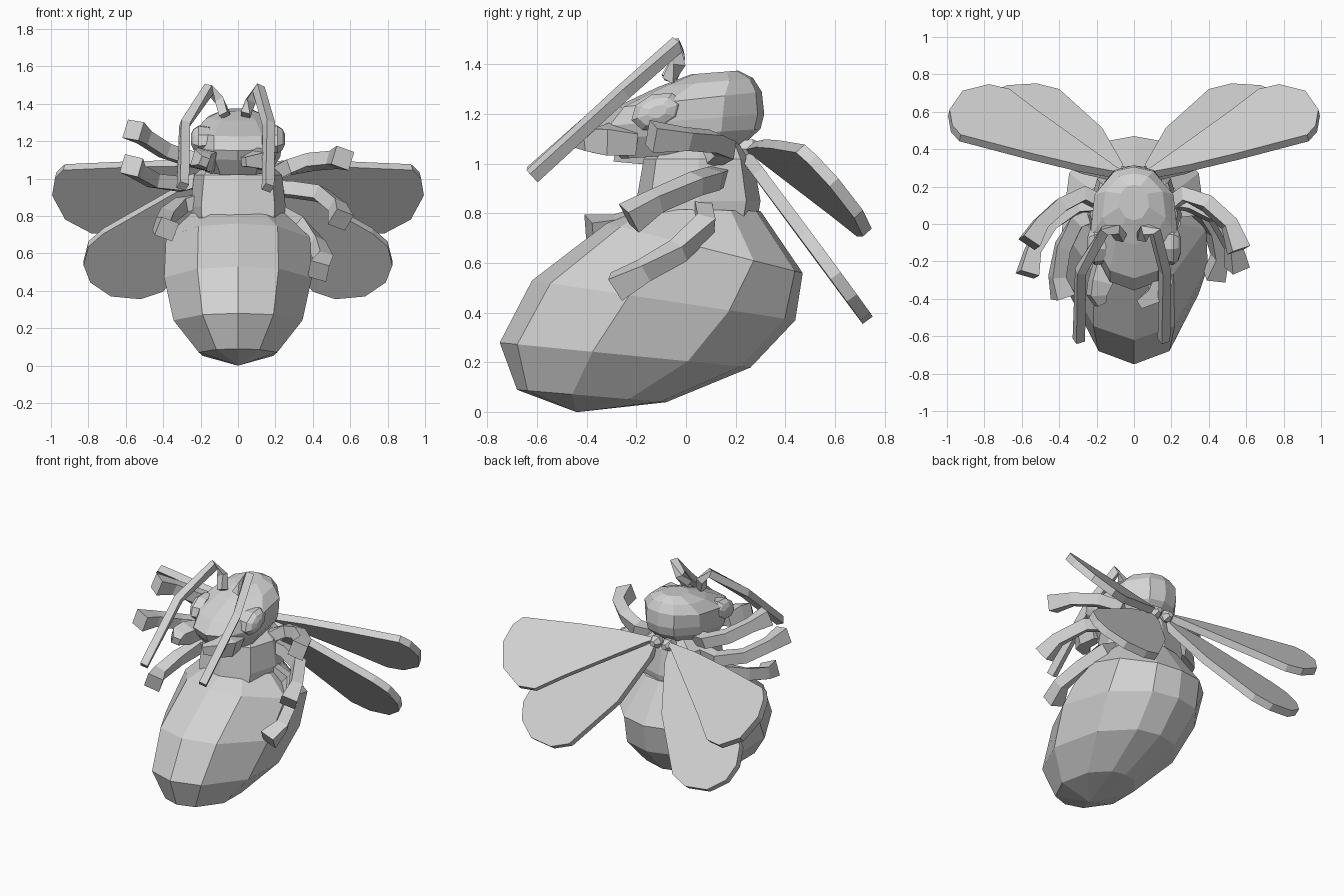
import bpy, bmesh, math
from mathutils import Vector

grey = bpy.data.materials.new("light_grey")
grey.diffuse_color = (0.65, 0.65, 0.65, 1)


def finish(name, bm):
    bmesh.ops.recalc_face_normals(bm, faces=bm.faces)
    me = bpy.data.meshes.new(name)
    bm.to_mesh(me)
    bm.free()
    me.materials.append(grey)
    ob = bpy.data.objects.new(name, me)
    bpy.context.collection.objects.link(ob)
    return ob


def loft(name, rings, tip=None):
    """Skin a list of equal-length point rings, with caps or a pointed start."""
    bm = bmesh.new()
    vs = [[bm.verts.new(p) for p in r] for r in rings]
    n = len(vs[0])
    for a, b in zip(vs, vs[1:]):
        for i in range(n):
            j = (i + 1) % n
            bm.faces.new((a[i], a[j], b[j], b[i]))
    if tip:
        t = bm.verts.new(tip)
        for i in range(n):
            bm.faces.new((t, vs[0][(i + 1) % n], vs[0][i]))
    else:
        bm.faces.new(vs[0])
    bm.faces.new(vs[-1])
    return finish(name, bm)


def limb(name, path, radii):
    """Square-section tube along a path."""
    pts = [Vector(p) for p in path]
    rings = []
    for i, p in enumerate(pts):
        d = (pts[min(i + 1, len(pts) - 1)] - pts[max(i - 1, 0)]).normalized()
        u = d.cross(Vector((0.3, 0.2, 1))).normalized()
        v = d.cross(u)
        r = radii[i]
        rings.append([p + u * r * a + v * r * b for a, b in ((1, 1), (-1, 1), (-1, -1), (1, -1))])
    return loft(name, rings)


def slab(name, outline, thick):
    """Flat plate of the given thickness around a planar outline."""
    pts = [Vector(p) for p in outline]
    n = Vector()
    for a, b in zip(pts, pts[1:] + pts[:1]):
        n += a.cross(b)
    n = n.normalized() * thick / 2
    return loft(name, [[p + n for p in pts], [p - n for p in pts]])


# Ten-sided tilted ring: (depth fraction, width fraction) round one half, mirrored for the other
HALF = ((0.07, 0.55), (0.37, 1), (0.75, 0.9), (0.96, 0.45))
SIDE = ((0, 0),) + HALF + ((1, 0),) + tuple((t, -s) for t, s in reversed(HALF))


def body_ring(fy, fz, by, bz, w):
    return [(s * w, fy + (by - fy) * t, fz + (bz - fz) * t) for t, s in SIDE]


# Abdomen: rings from the tip up (front y, front z, back y, back z, half width)
loft("abdomen", [body_ring(*r) for r in (
    (-0.68, 0.09, -0.08, 0.04, 0.21), (-0.75, 0.28, 0.26, 0.18, 0.345),
    (-0.62, 0.53, 0.44, 0.37, 0.395), (-0.32, 0.76, 0.47, 0.56, 0.385),
    (-0.18, 0.82, 0.30, 0.81, 0.25))], tip=(0, -0.44, 0))

# Head: rings from chin to crown
loft("head", [body_ring(*r) for r in (
    (-0.26, 1.02, 0.20, 1.05, 0.17), (-0.33, 1.10, 0.30, 1.14, 0.225),
    (-0.355, 1.15, 0.315, 1.20, 0.235), (-0.29, 1.225, 0.305, 1.29, 0.235),
    (-0.11, 1.31, 0.27, 1.345, 0.17), (0.02, 1.36, 0.21, 1.375, 0.08))])


def oval(n, f, power=1.0):
    """Ring of n points from f(cos, sin), squared off when power is below 1."""
    out = []
    for i in range(n):
        a = 2 * math.pi * i / n
        c, s = math.cos(a), math.sin(a)
        out.append(f(math.copysign(abs(c) ** power, c), math.copysign(abs(s) ** power, s)))
    return out


# Thorax: squarish upright barrel narrowing to the neck
loft("thorax", [oval(8, lambda c, s: (rx * s, cy - ry * c, z), 0.75) for z, cy, rx, ry in (
    (0.79, 0.04, 0.25, 0.25), (0.85, 0.05, 0.255, 0.25),
    (1.02, 0.05, 0.235, 0.22), (1.09, 0.07, 0.15, 0.16))])

for sx, side in ((1, "right"), (-1, "left")):
    # Eyes
    loft(side + "_eye", [oval(8, lambda c, s: (sx * x, -0.115 + k * (0.105 * c - 0.02 * s),
                                               1.21 + k * (0.07 * s + 0.035 * c)))
                         for x, k in ((0.15, 0.9), (0.21, 1), (0.238, 0.75), (0.252, 0.35))])
    # Upper wing lies on a sloping plane
    upper = [(0.03, 0.25), (0.3, 0.30), (0.55, 0.36), (0.93, 0.46), (0.975, 0.51), (0.99, 0.595), (0.92, 0.695),
             (0.78, 0.73), (0.67, 0.705), (0.52, 0.59), (0.1, 0.29)]
    slab(side + "_upper_wing", [(sx * x, y, 1.065 + 0.249 * (x - 0.05) - 1.114 * (y - 0.26)) for x, y in upper], 0.048)
    # Lower wing hangs more steeply
    lower = [(0.05, 1.04), (0.28, 0.97), (0.72, 0.72), (0.8, 0.65), (0.825, 0.55), (0.79, 0.46), (0.68, 0.385),
             (0.52, 0.37), (0.4, 0.41), (0.17, 0.69), (0.06, 0.95)]
    slab(side + "_lower_wing", [(sx * x, 0.265 + (1.0 - z + 0.01 * (x - 0.05)) / 1.36, z) for x, z in lower], 0.05)
    # Wing root knob
    loft(side + "_wing_root", [oval(6, lambda c, s: (sx * 0.045 + r * c, y, 1.06 + r * s))
                               for y, r in ((0.2, 0.035), (0.27, 0.045), (0.31, 0.02))])

# Hooked mandibles, turned slightly to the left with the face
JAW = (0.045, 0.055, 0.045, 0.025)
limb("right_mandible", [(0.13, -0.2, 1.09), (0.14, -0.31, 1.10), (0.11, -0.38, 1.10), (0.03, -0.43, 1.09)], JAW)
limb("left_mandible", [(-0.16, -0.2, 1.09), (-0.18, -0.31, 1.10), (-0.2, -0.38, 1.10), (-0.18, -0.43, 1.09)], JAW)

# Antennae, posed slightly differently on each side
THIN = (0.025, 0.025, 0.025, 0.025, 0.025)
limb("right_antenna", [(0.04, -0.07, 1.34), (0.065, -0.03, 1.41), (0.11, -0.035, 1.48),
                       (0.165, -0.25, 1.29), (0.16, -0.62, 0.95)], THIN)
limb("left_antenna", [(-0.07, -0.07, 1.34), (-0.1, -0.03, 1.42), (-0.155, -0.035, 1.48),
                      (-0.285, -0.25, 1.29), (-0.295, -0.62, 0.96)], THIN)

# Legs with a thicker foot at the end of each path
LEGS = {
    "right_front_leg": [(0.15, 0.08, 1.01), (0.27, 0.16, 1.06), (0.39, 0.11, 1.09), (0.51, 0.0, 1.10), (0.56, -0.14, 1.11)],
    "right_middle_leg": [(0.18, 0.13, 0.95), (0.30, 0.11, 0.94), (0.44, 0.04, 0.92), (0.53, -0.12, 0.85), (0.55, -0.23, 0.78)],
    "right_back_leg": [(0.2, 0.06, 0.83), (0.33, 0.08, 0.76), (0.42, -0.03, 0.65), (0.46, -0.17, 0.57), (0.43, -0.28, 0.505)],
    "left_front_leg": [(-0.15, 0.1, 1.08), (-0.27, 0.16, 1.11), (-0.39, 0.1, 1.15), (-0.5, 0.0, 1.22), (-0.56, -0.1, 1.26)],
    "left_middle_leg": [(-0.18, 0.1, 1.0), (-0.30, 0.1, 0.97), (-0.45, 0.0, 0.99), (-0.54, -0.14, 1.04), (-0.57, -0.27, 1.07)],
    "left_back_leg": [(-0.2, 0.05, 0.88), (-0.30, 0.02, 0.86), (-0.38, -0.12, 0.80), (-0.41, -0.28, 0.75), (-0.38, -0.39, 0.73)],
}
for name, path in LEGS.items():
    limb(name, path, (0.035, 0.038, 0.038, 0.038, 0.052))
